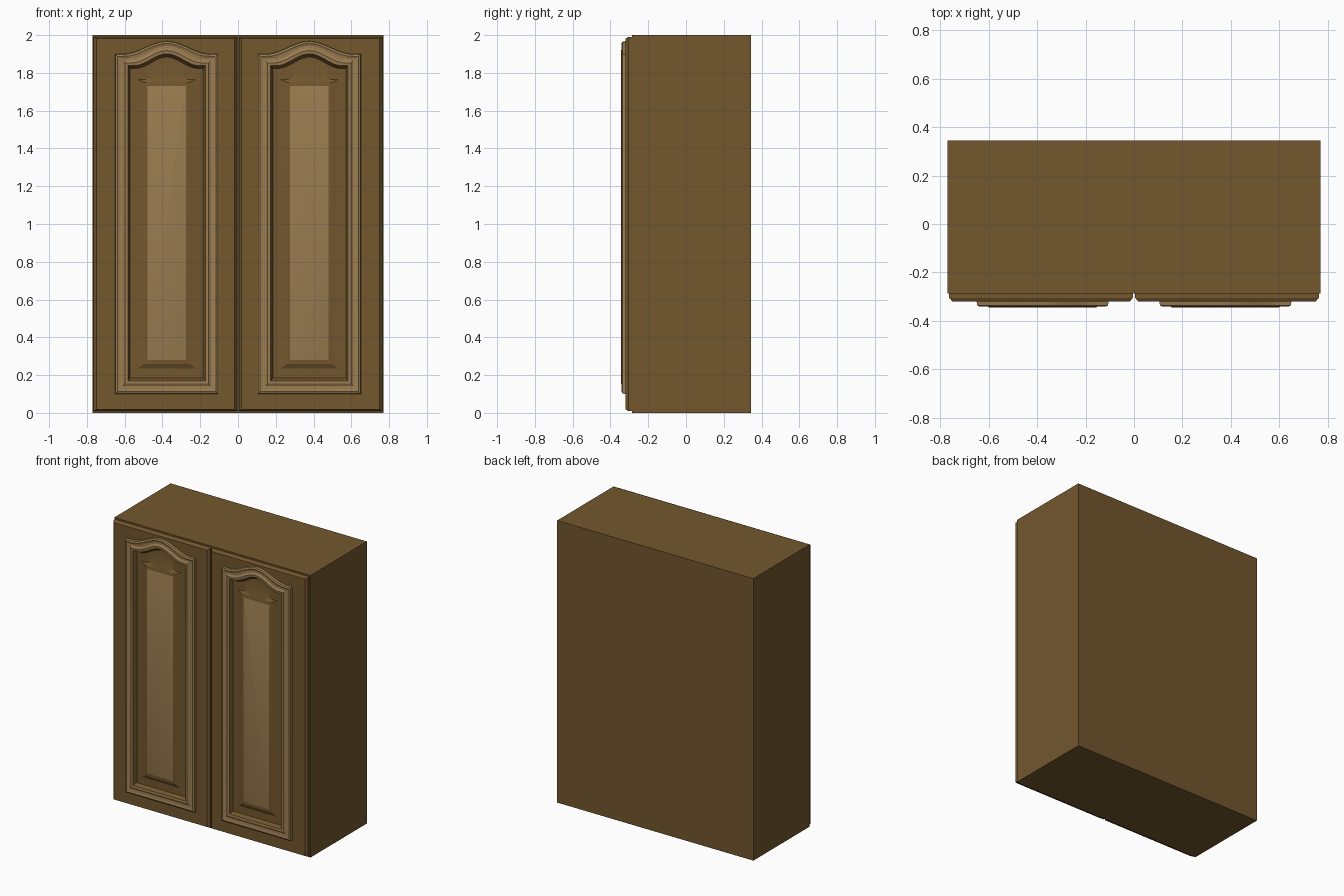
import bpy, bmesh, math

if "Cube" in bpy.data.objects:
    bpy.data.objects.remove(bpy.data.objects["Cube"])

def material(name, rgb):
    m = bpy.data.materials.new(name)
    m.diffuse_color = (*rgb, 1)
    m.use_nodes = True
    m.node_tree.nodes["Principled BSDF"].inputs["Base Color"].default_value = m.diffuse_color
    return m

DARK = material("dark_wood", (0.17, 0.095, 0.027))
LIGHT = material("light_wood", (0.32, 0.20, 0.08))
ARCH = 20      # segments along the top edge

def finish(name, bm, mats):
    bmesh.ops.recalc_face_normals(bm, faces=bm.faces)
    me = bpy.data.meshes.new(name)
    bm.to_mesh(me)
    bm.free()
    for m in mats:
        me.materials.append(m)
    ob = bpy.data.objects.new(name, me)
    bpy.context.collection.objects.link(ob)
    return ob

def arched_loop(x0, x1, z0, z1, rise, y):
    """Rectangle whose top edge swells into a bell-shaped arch."""
    pts = [(x0, y, z0), (x1, y, z0)]
    for i in range(ARCH + 1):
        u = 1 - 2 * i / ARCH
        lift = 0.5 + 0.5 * math.cos(math.pi * min(1, abs(u) / 0.85))
        pts.append(((x0 + x1) / 2 + u * (x1 - x0) / 2, y, z1 + rise * lift))
    return pts

# Cabinet carcass
bm = bmesh.new()
bmesh.ops.create_cube(bm, size=1)
for v in bm.verts:
    v.co = (v.co.x * 1.54, v.co.y * 0.632 + 0.029, v.co.z * 2 + 1)
finish("cabinet_body", bm, [DARK])

# Door rings from the back edge to the raised centre: x0, x1, z0, z1, arch rise, y, material
RINGS = [
    (0.004, 0.764, 0.010, 1.990, 0.000, -0.286, 0),
    (0.004, 0.764, 0.010, 1.990, 0.000, -0.305, 0),   # slab side
    (0.018, 0.750, 0.018, 1.982, 0.000, -0.320, 0),   # chamfer
    (0.105, 0.650, 0.100, 1.900, 0.068, -0.320, 0),   # flat frame
    (0.107, 0.648, 0.102, 1.898, 0.068, -0.336, 1),   # moulding
    (0.117, 0.638, 0.112, 1.888, 0.068, -0.341, 1),
    (0.132, 0.623, 0.127, 1.877, 0.067, -0.336, 1),
    (0.145, 0.610, 0.142, 1.865, 0.066, -0.337, 1),
    (0.157, 0.598, 0.156, 1.853, 0.065, -0.345, 1),
    (0.172, 0.583, 0.170, 1.838, 0.063, -0.343, 1),
    (0.180, 0.575, 0.180, 1.828, 0.062, -0.325, 0),   # recess wall
    (0.184, 0.571, 0.184, 1.824, 0.060, -0.318, 0),
    (0.225, 0.530, 0.235, 1.765, 0.020, -0.318, 0),   # recessed field
    (0.258, 0.497, 0.260, 1.750, 0.000, -0.330, 0),   # panel bevel
    (0.264, 0.491, 0.266, 1.744, 0.000, -0.330, 0),
    (0.276, 0.479, 0.280, 1.730, 0.000, -0.334, 0),   # panel step
]

def door(name, side):
    bm = bmesh.new()
    rings = []
    for *r, mat in RINGS:
        ring = [bm.verts.new((side * x, y, z)) for x, y, z in arched_loop(*r)]
        if rings:
            for i in range(len(ring)):
                j = (i + 1) % len(ring)
                f = bm.faces.new((rings[-1][i], rings[-1][j], ring[j], ring[i]))
                f.material_index = mat
        rings.append(ring)
    bm.faces.new(rings[0])
    bm.faces.new(rings[-1]).material_index = 1        # raised centre panel
    ob = finish(name, bm, [DARK, LIGHT])
    bpy.ops.object.select_all(action='DESELECT')
    ob.select_set(True)
    bpy.context.view_layer.objects.active = ob
    bpy.ops.object.shade_smooth_by_angle(angle=math.radians(25))

door("right_door", 1)
door("left_door", -1)
